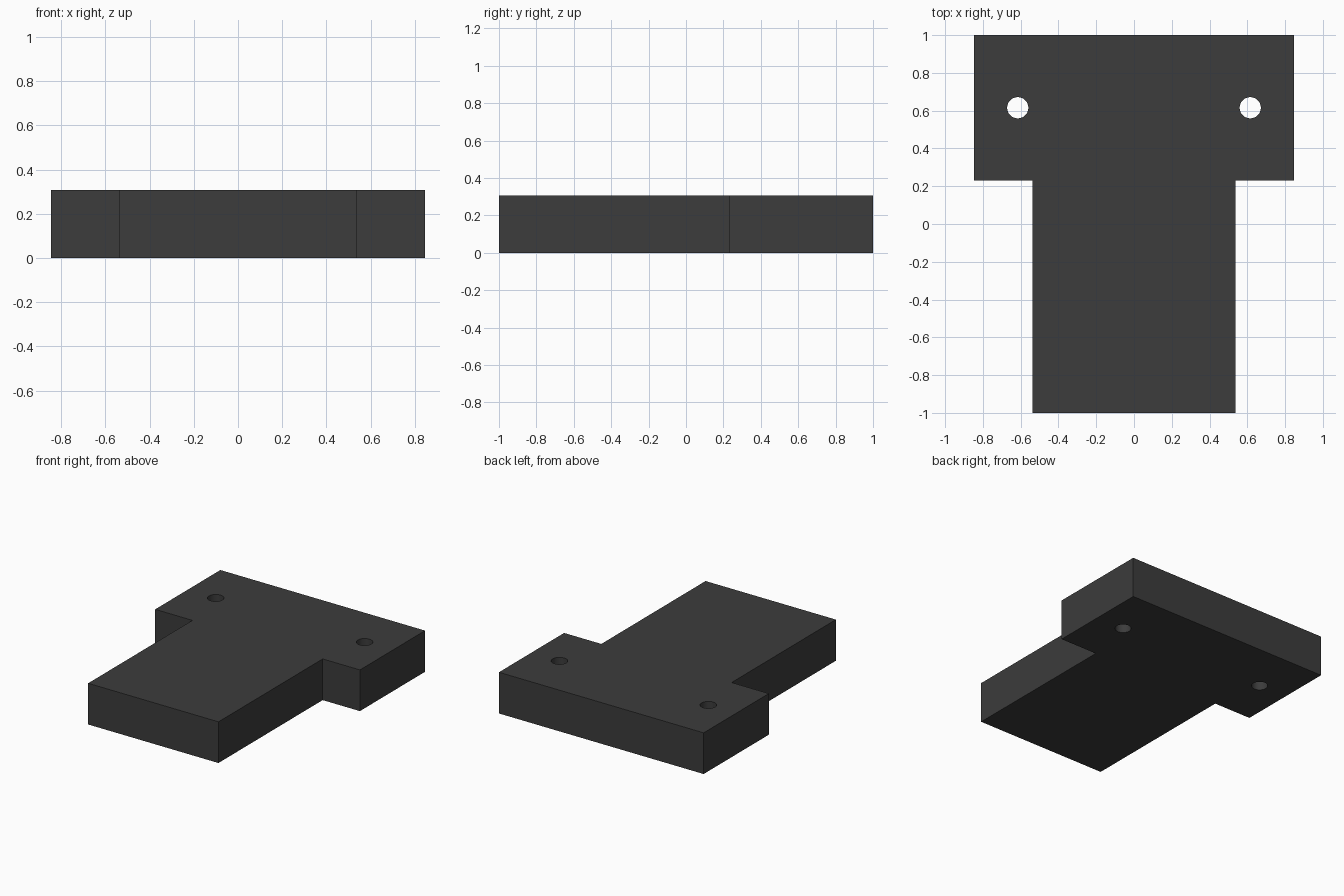
import bpy, bmesh, math

if "Cube" in bpy.data.objects:
    bpy.data.objects.remove(bpy.data.objects["Cube"])

U = 1 / 13               # layout unit
THICK = 4 * U
HOLE_R = 0.056

# T-shaped plate: half outline mirrored across x
half = [(7 * U, -1), (7 * U, 3 * U), (11 * U, 3 * U), (11 * U, 1)]
outline = half + [(-x, y) for x, y in reversed(half)]
bm = bmesh.new()
face = bm.faces.new([bm.verts.new((x, y, 0)) for x, y in outline])
ext = bmesh.ops.extrude_face_region(bm, geom=[face], use_keep_orig=True)
top = [v for v in ext["geom"] if isinstance(v, bmesh.types.BMVert)]
bmesh.ops.translate(bm, verts=top, vec=(0, 0, THICK))
bmesh.ops.recalc_face_normals(bm, faces=bm.faces)
mesh = bpy.data.meshes.new("t_plate")
bm.to_mesh(mesh)
bm.free()
plate = bpy.data.objects.new("t_plate", mesh)
bpy.context.collection.objects.link(plate)

# Dark grey finish
mat = bpy.data.materials.new("dark_grey")
mat.diffuse_color = (0.045, 0.045, 0.045, 1)
mat.use_nodes = True
mat.node_tree.nodes["Principled BSDF"].inputs["Base Color"].default_value = mat.diffuse_color
mesh.materials.append(mat)

# Two round through holes in the wide end
for side in (-1, 1):
    bpy.ops.mesh.primitive_cylinder_add(
        vertices=48, radius=HOLE_R, depth=THICK * 2,
        location=(side * 8 * U, 8 * U, THICK / 2))
    cutter = bpy.context.object
    cutter.name = "hole_cutter"
    cutter.hide_render = True
    cutter.data.materials.append(mat)
    mod = plate.modifiers.new("hole", 'BOOLEAN')
    mod.operation = 'DIFFERENCE'
    mod.solver = 'EXACT'
    mod.object = cutter
    bpy.context.view_layer.objects.active = plate
    bpy.ops.object.modifier_apply(modifier=mod.name)
    bpy.data.objects.remove(cutter)

# Smooth hole walls, keep flat faces crisp
bpy.ops.object.select_all(action='DESELECT')
plate.select_set(True)
bpy.context.view_layer.objects.active = plate
bpy.ops.object.shade_smooth_by_angle(angle=math.radians(30))
